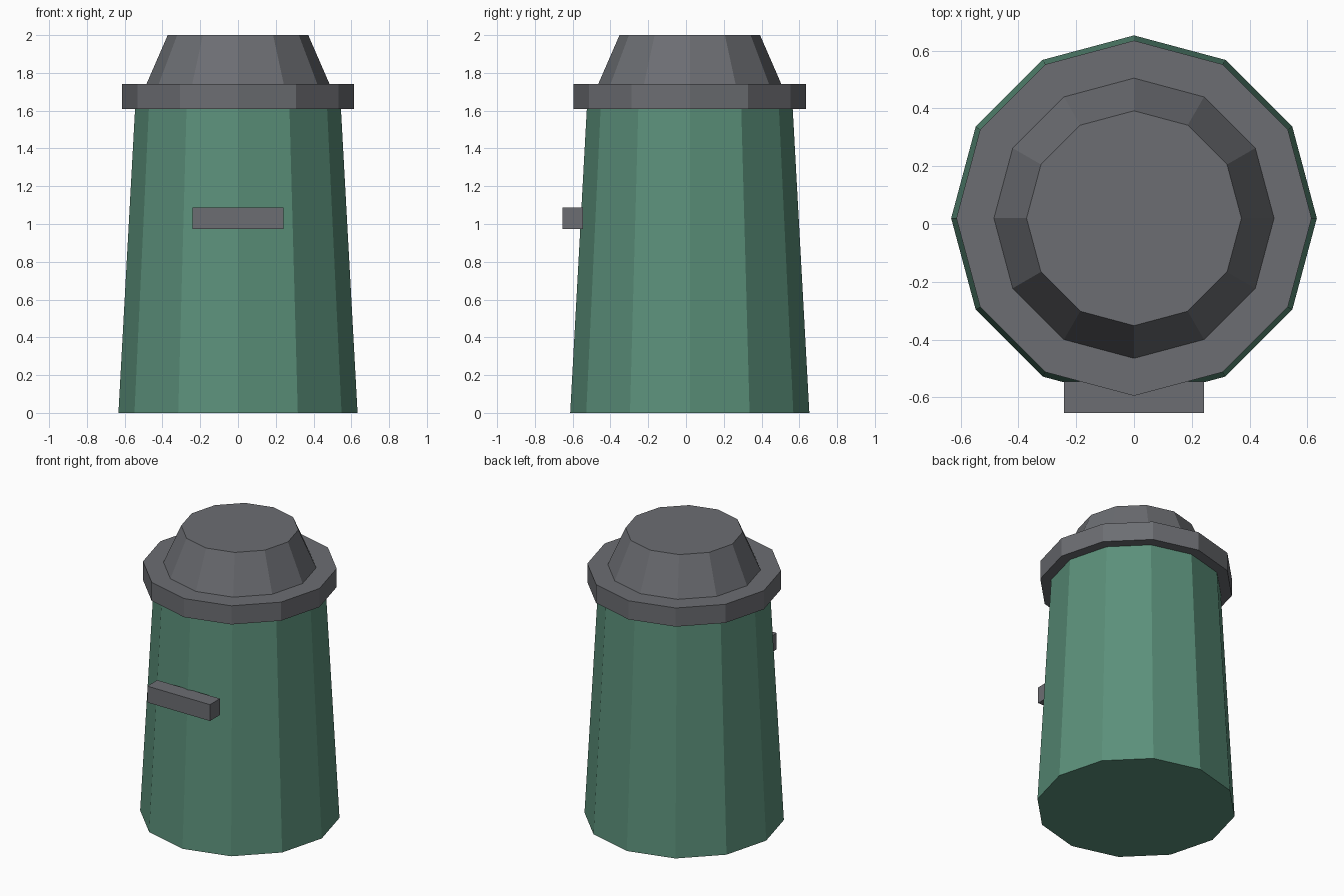
import bpy
from math import pi

cube = bpy.data.objects.get("Cube")
if cube:
    bpy.data.objects.remove(cube, do_unlink=True)

SIDES = 12
CENTRE_Y = 0.02


def make_material(name, rgb):
    mat = bpy.data.materials.new(name)
    mat.use_nodes = True
    colour = (*rgb, 1.0)
    mat.diffuse_color = colour
    mat.node_tree.nodes["Principled BSDF"].inputs["Base Color"].default_value = colour
    return mat


green = make_material("painted green", (0.105, 0.28, 0.195))
grey = make_material("metal grey", (0.15, 0.155, 0.17))


def finish(name, mat):
    obj = bpy.context.object
    obj.name = obj.data.name = name
    obj.data.materials.append(mat)
    bpy.ops.object.transform_apply(location=False, rotation=True, scale=True)
    bpy.ops.object.shade_flat()
    return obj


def add_drum(name, r_bottom, r_top, z_bottom, z_top, mat):
    """Faceted, tapered drum with a corner pointing to the front."""
    bpy.ops.mesh.primitive_cone_add(
        vertices=SIDES, radius1=r_bottom, radius2=r_top,
        depth=z_top - z_bottom,
        location=(0, CENTRE_Y, (z_bottom + z_top) / 2))
    return finish(name, mat)


# Tapered bin body, overhanging lid rim and sloped lid
add_drum("bin_body", 0.633, 0.545, 0, 1.61, green)
add_drum("lid_rim", 0.615, 0.615, 1.61, 1.74, grey)
add_drum("lid_dome", 0.485, 0.372, 1.74, 2.0, grey)

# Bar handle on the front
bpy.ops.mesh.primitive_cube_add(size=1, location=(0, -0.6, 1.03))
bpy.context.object.scale = (0.484, 0.11, 0.114)
finish("front_handle", grey)
